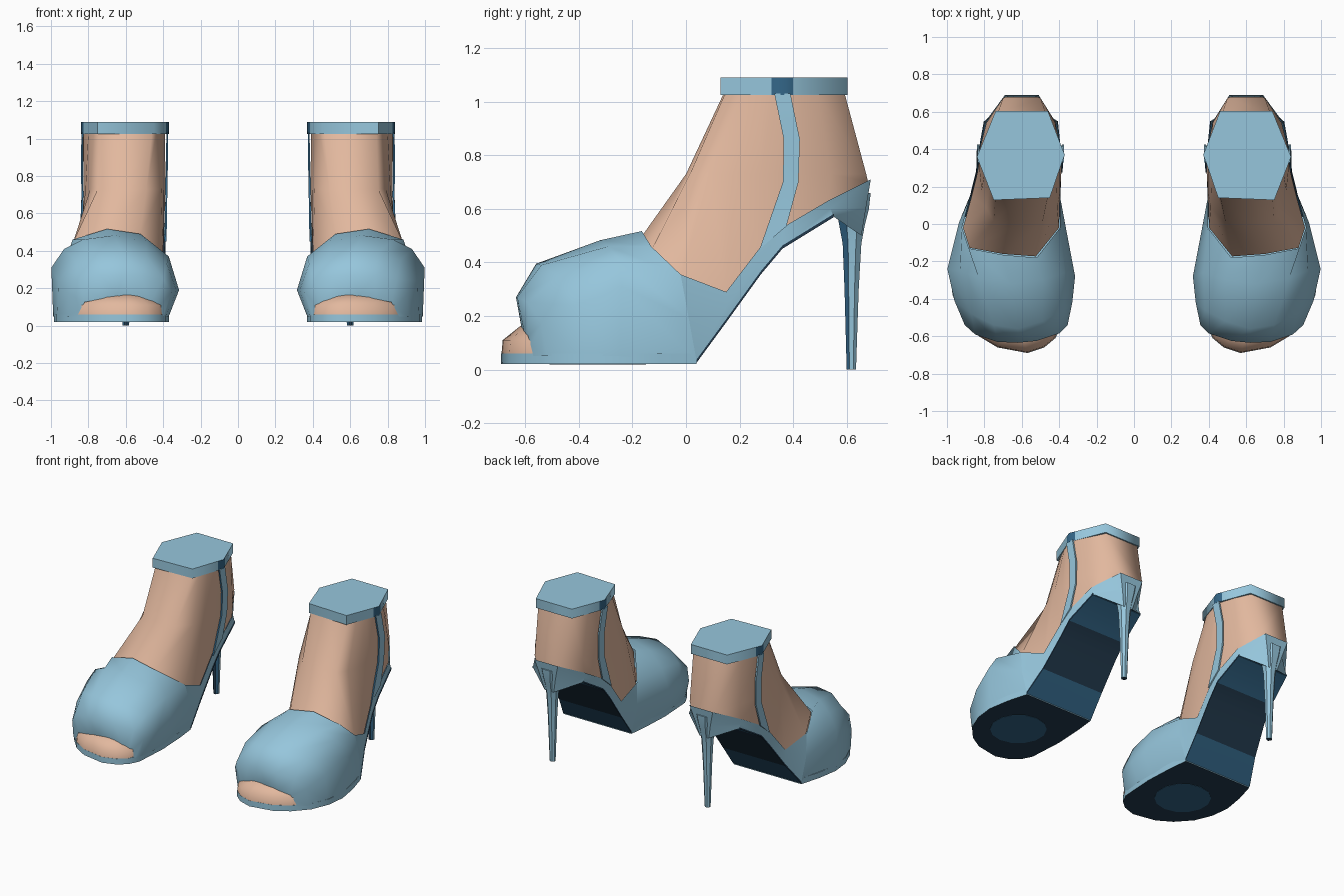
import bpy
import bmesh
import math

old_cube = bpy.data.objects.get("Cube")
if old_cube:
    bpy.data.objects.remove(old_cube, do_unlink=True)


def make_material(name, red, green, blue):
    material = bpy.data.materials.new(name)
    material.use_nodes = True
    colour = (red, green, blue, 1.0)
    material.diffuse_color = colour
    material.node_tree.nodes["Principled BSDF"].inputs["Base Color"].default_value = colour
    return material


LIGHT_BLUE = make_material("light blue leather", 0.305, 0.565, 0.716)
SKIN = make_material("skin", 0.76, 0.479, 0.342)
DARK_BLUE = make_material("dark blue trim", 0.034, 0.135, 0.25)
NAVY = make_material("navy sole", 0.017, 0.044, 0.078)


def loft(name, rings, materials, closed=True, caps=True, paint=None, smooth=40):
    """Skin a list of equal-length rings, then mirror the part to the other foot."""
    bm = bmesh.new()
    loops = [[bm.verts.new(point) for point in ring] for ring in rings]
    count = len(rings[0])
    for lower, upper in zip(loops, loops[1:]):
        for i in range(count if closed else count - 1):
            j = (i + 1) % count
            bm.faces.new((lower[i], lower[j], upper[j], upper[i]))
    if caps:
        bm.faces.new(loops[0][::-1])
        bm.faces.new(loops[-1])
    bmesh.ops.recalc_face_normals(bm, faces=bm.faces)
    bm.normal_update()
    if paint:
        for face in bm.faces:
            face.material_index = paint(face.calc_center_median(), face.normal)
    mesh = bpy.data.meshes.new(name)
    bm.to_mesh(mesh)
    bm.free()
    for material in materials:
        mesh.materials.append(material)
    part = bpy.data.objects.new(name, mesh)
    bpy.context.collection.objects.link(part)

    bpy.ops.object.select_all(action="DESELECT")
    part.select_set(True)
    bpy.context.view_layer.objects.active = part
    bpy.ops.object.shade_smooth_by_angle(angle=math.radians(smooth))
    part.modifiers.new("other foot", "MIRROR").use_mirror_merge = False
    return part


def flat_ring(outline, z):
    return [(x, y, z) for x, y in outline]


def shrink(outline, centre, factor):
    cx, cy = centre
    return [(cx + (x - cx) * factor, cy + (y - cy) * factor) for x, y in outline]


def oval(cx, cy, radius_x, radius_y, z, sides=8):
    angles = [math.tau * (i + .5) / sides for i in range(sides)]
    return [(cx + radius_x * math.cos(a), cy + radius_y * math.sin(a), z) for a in angles]


# Platform sole under the ball of the foot, with a thin tread pad
sole_outline = [
    (.395, .04), (.38, -.1), (.37, -.3), (.385, -.54), (.42, -.61), (.48, -.66), (.57, -.69),
    (.73, -.66), (.83, -.6), (.92, -.5), (.97, -.38), (.985, -.25), (.96, -.1), (.92, .04),
]
loft("platform_sole", [flat_ring(sole_outline, .02), flat_ring(sole_outline, .06)],
     [LIGHT_BLUE, NAVY], paint=lambda centre, normal: int(normal.z < -.9))
loft("tread_pad", [oval(.68, -.33, .18, .18, z, sides=14) for z in (.0185, .022)], [DARK_BLUE])

# Toes showing through the open front
toe_outline = [(.40, -.56)] + sole_outline[4:9] + [(.86, -.56)]
toe_centre = (.63, -.5)
loft("toes", [
    flat_ring(toe_outline, .05),
    flat_ring(shrink(toe_outline, toe_centre, .97), .11),
    flat_ring(shrink(toe_outline, toe_centre, .62), .163),
], [SKIN], smooth=80)

# Toe box: arches from the toe opening back to the instep edge
toe_box = [
    [(.40, -.57, .05), (.435, -.585, .09), (.47, -.595, .12), (.555, -.605, .14), (.645, -.615, .16),
     (.735, -.605, .143), (.82, -.59, .125), (.84, -.58, .09), (.86, -.57, .05)],
    [(.385, -.53, .05), (.355, -.54, .18), (.40, -.585, .25), (.52, -.625, .27), (.62, -.635, .27),
     (.73, -.63, .27), (.85, -.59, .25), (.905, -.54, .17), (.91, -.52, .05)],
    [(.37, -.4, .05), (.33, -.42, .19), (.38, -.46, .33), (.49, -.52, .375), (.62, -.56, .395),
     (.75, -.54, .39), (.87, -.48, .35), (.96, -.41, .24), (.965, -.39, .05)],
    [(.37, -.28, .05), (.315, -.28, .19), (.37, -.26, .37), (.49, -.3, .45), (.66, -.32, .483),
     (.83, -.29, .46), (.93, -.25, .41), (.998, -.24, .31), (.988, -.25, .05)],
    [(.395, .04, .03), (.37, .01, .1925), (.395, -.02, .355), (.52, -.18, .49), (.70, -.165, .517),
     (.885, -.13, .46), (.92, -.02, .355), (.935, .01, .1925), (.92, .04, .03)],
]
loft("toe_box", toe_box, [LIGHT_BLUE], closed=False, caps=False, smooth=60)

# Foot and ankle, from the cut at the top down to the rim of the shoe
ankle_top = [
    (.60, .145), (.74, .15), (.77, .21), (.80, .27), (.825, .33), (.83, .38), (.78, .49), (.73, .59),
    (.47, .59), (.42, .48), (.39, .39), (.395, .33), (.415, .26), (.435, .2), (.46, .15)]
ankle_base = [
    (.62, 0), (.75, .015), (.79, .09), (.815, .18), (.825, .28), (.825, .38), (.79, .54), (.70, .673),
    (.50, .673), (.42, .54), (.388, .38), (.388, .28), (.395, .18), (.41, .09), (.49, .005)]
shoe_rim = [
    (.70, -.16, .505), (.88, -.127, .45), (.914, -.02, .345), (.868, .15, .28), (.836, .28, .45),
    (.828, .36, .52), (.793, .53, .62), (.685, .68, .7), (.515, .68, .7), (.417, .53, .62),
    (.396, .36, .52), (.398, .28, .45), (.402, .15, .28), (.401, -.02, .345), (.525, -.173, .48)]
loft("foot", [flat_ring(ankle_top, 1.04), flat_ring(ankle_base, .73), shoe_rim], [SKIN],
     caps=False, smooth=80)


# Arch and heel cup: each station has a rim, a middle and a lower edge on both sides
def arch_station(inner, outer, rim, base, inner_bulge=0, outer_bulge=0, tuck=0):
    middle = [(a + b) / 2 for a, b in zip(rim, base)]
    return [(inner, *rim), (inner - inner_bulge, *middle), (inner + tuck, *base),
            (outer - tuck, *base), (outer + outer_bulge, *middle), (outer, *rim)]


arch = [
    arch_station(.395, .92, (-.02, .355), (.04, .03), inner_bulge=.025, outer_bulge=.015),
    arch_station(.396, .874, (.15, .29), (.15, .18)),
    arch_station(.392, .842, (.28, .46), (.28, .36)),
    arch_station(.39, .834, (.36, .53), (.36, .455)),
    arch_station(.41, .80, (.53, .63), (.55, .572)),
    arch_station(.51, .69, (.69, .71), (.655, .5), inner_bulge=-.03, outer_bulge=-.03, tuck=.055),
]


def paint_cup(centre, normal):
    return int(centre.y > .5 and abs(centre.x - .6) < .05)


loft("arch_and_heel_cup", arch, [LIGHT_BLUE, DARK_BLUE], closed=False, caps=False,
     paint=paint_cup)
rear = arch[-1]
loft("heel_cup_back", [rear[:3], rear[:2:-1]], [LIGHT_BLUE], closed=False, caps=False)


# Thin sole following the underside of the arch
def sole_strip(station):
    (x1, y, z), (x2, _, _) = station[2:4]
    low, high = z - .004, z + .008
    return [(x1 - .003, y, low), (x2 + .003, y, low), (x2 + .003, y, high), (x1 - .003, y, high)]


def paint_arch_sole(centre, normal):
    return int(abs(normal.x) < .5 and not .12 < centre.y < .42)


loft("arch_sole", [sole_strip(station) for station in arch[:5]], [NAVY, DARK_BLUE],
     paint=paint_arch_sole, smooth=30)


# Stiletto heel flaring into the heel cup, with a dark front face
def heel_ring(z, front, back, half_width):
    return oval(.6, (front + back) / 2, 1.08 * half_width, .54 * (back - front), z)


def paint_heel(centre, normal):
    if normal.z < -.9 or normal.y < -.85:
        return 1
    return 2 if normal.y < -.4 else 0


loft("stiletto_heel", [
    heel_ring(0, .6, .635, .018),
    heel_ring(.3, .592, .645, .028),
    heel_ring(.47, .585, .655, .037),
    heel_ring(.54, .572, .668, .047),
    heel_ring(.6, .56, .683, .06),
    heel_ring(.66, .55, .69, .077),
], [LIGHT_BLUE, NAVY, DARK_BLUE], paint=paint_heel)

# Side straps rising from the arch to the ankle cuff, with dark front edges
strap_edges = [((.33, 1.03), (.39, 1.03)), ((.365, .86), (.425, .86)),
               ((.362, .7), (.42, .7)), ((.275, .45), (.375, .535))]
strap_sides = {"outer_strap": (.832, .835, .832, .838), "inner_strap": (.378, .38, .383, .387)}
for strap_name, offsets in strap_sides.items():
    strap = []
    for x, (front, back) in zip(offsets, strap_edges):
        strap.append([(x - .005, *front), (x + .005, *front), (x + .005, *back), (x - .005, *back)])
    loft(strap_name, strap, [LIGHT_BLUE, DARK_BLUE],
         paint=lambda centre, normal: int(normal.y < -.6))

# Six-sided ankle cuff with a dark buckle at each side corner
cuff_outline = [
    (.84, .36), (.823, .4), (.74, .603), (.46, .603), (.385, .408), (.37, .37),
    (.385, .33), (.45, .14), (.75, .128), (.825, .32),
]


def paint_cuff(centre, normal):
    return int(abs(normal.z) < .5 and .33 < centre.y < .4)


loft("ankle_cuff", [flat_ring(cuff_outline, 1.025), flat_ring(cuff_outline, 1.09)],
     [LIGHT_BLUE, DARK_BLUE], paint=paint_cuff, smooth=70)
